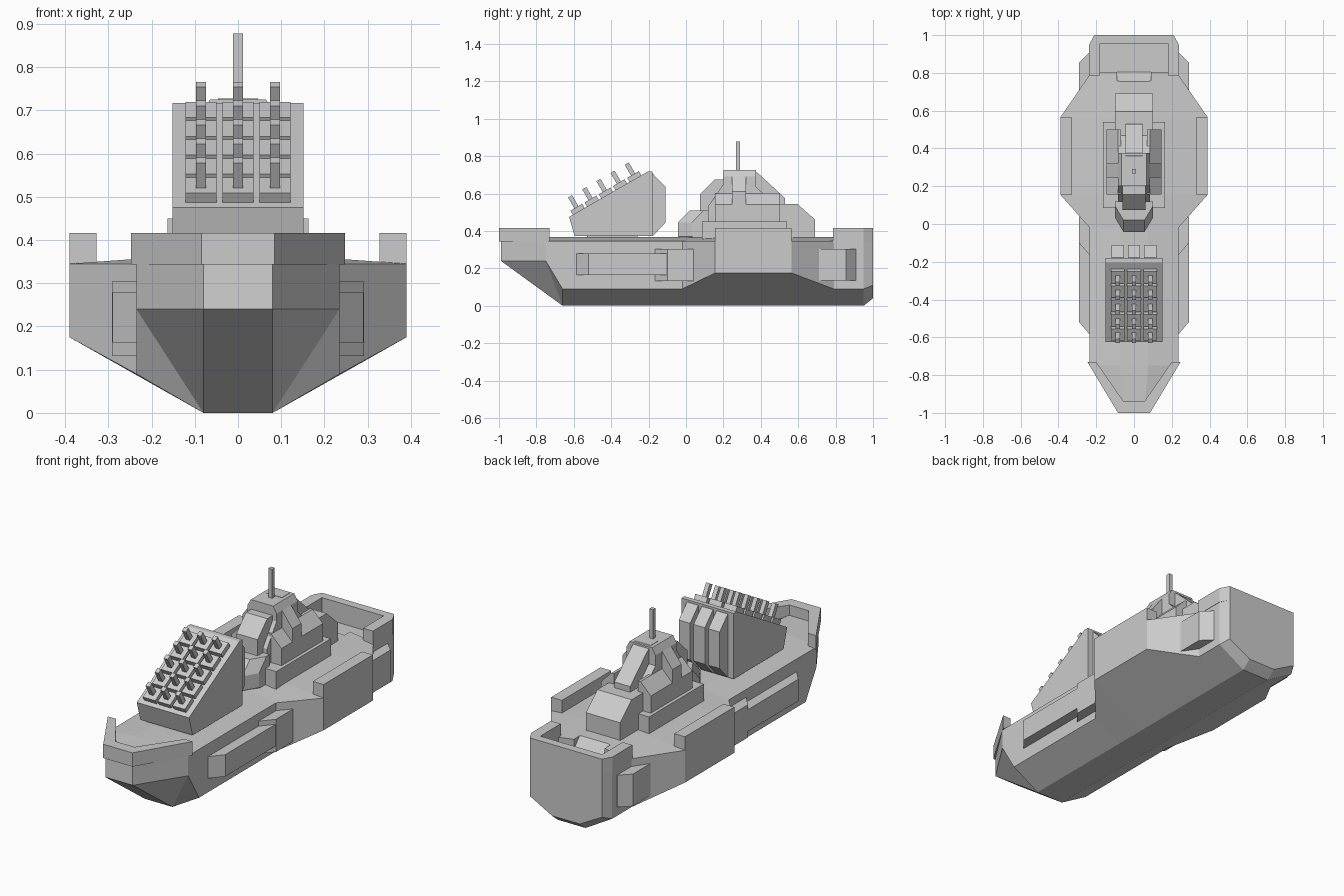
import bpy, bmesh
from math import sin, cos, radians
from mathutils import Matrix, Vector

if "Cube" in bpy.data.objects:
    bpy.data.objects.remove(bpy.data.objects["Cube"])


def finish(name, bm):
    bmesh.ops.remove_doubles(bm, verts=bm.verts, dist=1e-5)
    bmesh.ops.recalc_face_normals(bm, faces=bm.faces)
    me = bpy.data.meshes.new(name)
    bm.to_mesh(me)
    bm.free()
    ob = bpy.data.objects.new(name, me)
    bpy.context.collection.objects.link(ob)
    return ob


def loft(bm, rings):
    rings = [[bm.verts.new(p) for p in r] for r in rings]
    n = len(rings[0])
    for a, b in zip(rings, rings[1:]):
        for i in range(n):
            j = (i + 1) % n
            bm.faces.new((a[i], a[j], b[j], b[i]))
    bm.faces.new(rings[0])
    bm.faces.new(rings[-1])


def prism(name, pts, lo, hi, axis, mirror=False):
    """Extrude a 2D profile along axis ('x': yz profile, 'y': xz, 'z': xy)."""
    place = {'x': lambda p, t: (t, p[0], p[1]),
             'y': lambda p, t: (p[0], t, p[1]),
             'z': lambda p, t: (p[0], p[1], t)}[axis]
    bm = bmesh.new()
    for s in ((1, -1) if mirror else (1,)):
        rings = [[Vector(place(p, t)) for p in pts] for t in (lo, hi)]
        loft(bm, [[(s * v.x, v.y, v.z) for v in r] for r in rings])
    return finish(name, bm)


def box(name, x0, x1, y0, y1, z0, z1, mirror=False):
    return prism(name, [(x0, y0), (x1, y0), (x1, y1), (x0, y1)], z0, z1, 'z', mirror)


def both(pts):
    """Complete a half outline with its mirror image."""
    return pts + [(-x, y) for x, y in reversed(pts)]


# Hull: keel, chine, deck edge and deck crown at each station
def station(y, cx, cz, kz=0.0):
    return [(.08, y, kz), (cx, y, cz), (cx, y, .345), (.075, y, .368)]


stations = [
    [(.08, -.99, .24), (.08, -.99, .24), (.08, -.99, .345), (.055, -.98, .36)],
    [(.08, -.66, 0), (.235, -.75, .24), (.235, -.75, .345), (.075, -.75, .368)],
    station(-.66, .235, .09),
    station(-.02, .235, .09),
    station(.155, .39, .175),
    station(.565, .39, .175),
    station(.79, .235, .09),
    station(.95, .235, .09),
    station(1.0, .21, .11, .04),
]
bm = bmesh.new()
loft(bm, [s + [(-x, y, z) for x, y, z in reversed(s)] for s in stations])
hull = finish("hull", bm)

# Stern well cut into the deck, with a ramp at its front
well = box("stern_well_cutter", -.18, .18, .805, .955, .31, .5)
ramp = prism("ramp_cutter", [(.745, .38), (.806, .31), (.83, .311), (.83, .5), (.745, .5)],
             -.09, .09, 'x')
for cutter in (well, ramp):
    cutter.hide_render = True
    cutter.hide_viewport = True
    m = hull.modifiers.new(cutter.name, 'BOOLEAN')
    m.operation = 'DIFFERENCE'
    m.solver = 'EXACT'
    m.object = cutter

# Bulwarks at bow, stern and midships
prism("bow_bulwark", both([(.055, -.94), (.2, -.73), (.247, -.73), (.085, -1.0)]),
      .343, .416, 'z')
prism("stern_bulwark", both([(.18, .955), (.18, .785), (.237, .785), (.237, .95), (.21, 1.0)]),
      .335, .416, 'z')
box("midship_bulwark", .327, .39, .155, .565, .34, .416, True)

# Armour panels along the hull sides
prism("side_panel", [(.22, -.585), (.235, -.585), (.29, -.52), (.29, .03), (.22, .03)],
      .163, .278, 'z', True)
prism("side_panel_end", [(.22, -.165), (.235, -.165), (.291, -.1), (.291, .04), (.22, .04)],
      .132, .304, 'z', True)
prism("stern_side_panel", [(.22, .705), (.29, .705), (.29, .855), (.237, .908), (.22, .908)],
      .135, .304, 'z', True)

# Launcher body, mount and rear pods
box("launcher_mount", -.1, .1, -.53, -.26, .34, .38)
prism("launcher_body", [(-.595, .372), (-.625, .475), (-.205, .717), (-.18, .717), (-.18, .372)],
      -.152, .152, 'x')
columns = (-.086, 0, .086)
for x in columns:
    prism("launcher_rear_pod", [(-.21, .708), (-.178, .706), (-.11, .637), (-.11, .445),
                                (-.175, .375), (-.21, .375)], x - .033, x + .033, 'x')

# Launch cells: tile and tube standing square to the sloped face
a = radians(30)
bm = bmesh.new()
for x in columns:
    for row in range(5):
        u = .055 + .0875 * row
        base = Matrix.Translation((x, -.62 + u * cos(a), .475 + u * sin(a))) @ Matrix.Rotation(a, 4, 'X')
        for w, d, z0, z1 in ((.072, .072, -.01, .028), (.023, .025, .02, .095)):
            bmesh.ops.create_cube(bm, size=1, matrix=base
                                  @ Matrix.Translation((0, 0, (z0 + z1) / 2))
                                  @ Matrix.Diagonal((w, d, z1 - z0, 1)))
finish("launch_cells", bm)

# Superstructure base
box("deckhouse", -.163, .163, .085, .54, .34, .45)


# Front and rear chamfered blocks
bm = bmesh.new()
loft(bm, [[(x, y, z) for x, y in both([(.1, .12), (.1, fy + .075), (.055, fy)])]
          for fy, z in ((.0, .34), (-.043, .37), (-.043, .445), (.02, .51))])
finish("front_block", bm)
prism("rear_block", [(.45, .34), (.69, .34), (.69, .46), (.595, .545), (.45, .545)],
      -.1, .1, 'x')

# Tower with front and rear sloped sections
prism("tower_front", [(.075, .44), (.075, .595), (.155, .675), (.25, .675), (.25, .44)],
      -.062, .062, 'x')
prism("tower", both([(.145, .44), (.145, .53), (.085, .6), (.085, .69), (.065, .725)]),
      .2, .375, 'y')
prism("tower_core", [(.12, .44), (.12, .535), (.2, .65), (.36, .65), (.48, .535), (.48, .44)],
      -.085, .085, 'x')
prism("tower_rear", [(.3, .44), (.3, .727), (.36, .727), (.4, .695), (.53, .575), (.53, .44)],
      -.046, .046, 'x')

# Stepped side wings
prism("wing_step", [(.07, .44), (.145, .44), (.145, .54), (.085, .6), (.07, .6)],
      .155, .5, 'y', True)
prism("wing_fin", [(.07, .5), (.145, .5), (.145, .61), (.085, .69), (.07, .69)],
      .245, .32, 'y', True)

# Mast
box("mast", -.011, .011, .268, .29, .7, .878)
